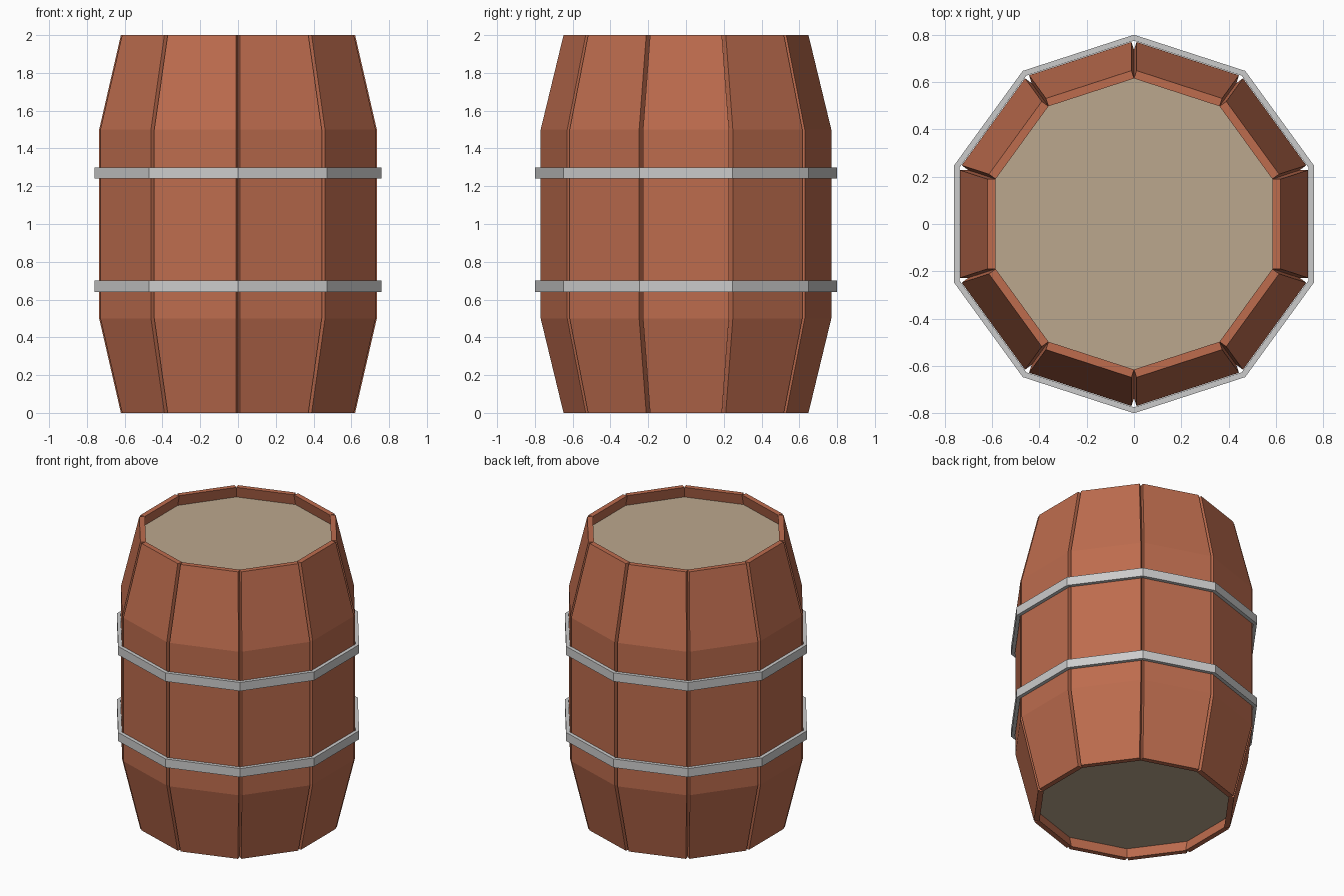
import bpy, bmesh, math
from mathutils import Matrix

if "Cube" in bpy.data.objects:
    bpy.data.objects.remove(bpy.data.objects["Cube"])

SIDES = 10
STEP = 2 * math.pi / SIDES
TAN = math.tan(STEP / 2)
COS = math.cos(STEP / 2)


def material(name, rgb):
    m = bpy.data.materials.new(name)
    m.diffuse_color = (*rgb, 1)
    m.use_nodes = True
    m.node_tree.nodes["Principled BSDF"].inputs["Base Color"].default_value = m.diffuse_color
    return m


def finish(name, bm, mat=None):
    bmesh.ops.recalc_face_normals(bm, faces=bm.faces)
    me = bpy.data.meshes.new(name)
    bm.to_mesh(me)
    bm.free()
    ob = bpy.data.objects.new(name, me)
    bpy.context.collection.objects.link(ob)
    if mat:
        me.materials.append(mat)
    return ob


wood = material("stave_wood", (0.51, 0.15, 0.076))
pale = material("lid_wood", (0.50, 0.39, 0.27))

# Staves: square-edged planks that touch inside and leave V grooves outside
PROFILE = [(0, 0.62), (0.5, 0.735), (1.5, 0.735), (2, 0.62)]  # z, outer apothem
THICK = 0.035


def stave(i):
    bm = bmesh.new()
    rings = []
    for z, a in PROFILE:
        w = (a - THICK) * TAN
        rings.append([bm.verts.new(p) for p in
                      ((a, -w, z), (a, w, z), (a - THICK, w, z), (a - THICK, -w, z))])
    for lo, hi in zip(rings, rings[1:]):
        for k in range(4):
            n = (k + 1) % 4
            bm.faces.new((lo[k], lo[n], hi[n], hi[k]))
    bm.faces.new(rings[0])
    bm.faces.new(rings[-1])
    bm.transform(Matrix.Rotation(i * STEP, 4, 'Z'))
    finish(f"stave_{i + 1}", bm, wood)


for i in range(SIDES):
    stave(i)


def ring_verts(bm, r, z):
    return [bm.verts.new((r * math.cos((k + 0.5) * STEP), r * math.sin((k + 0.5) * STEP), z))
            for k in range(SIDES)]


# Hoops: flat ten-sided metal bands
def hoop(name, z0, z1, r_in=0.737 / COS, r_out=0.80):
    bm = bmesh.new()
    loops = [ring_verts(bm, r, z) for r, z in
             ((r_in, z0), (r_out, z0), (r_out, z1), (r_in, z1))]
    for j in range(4):
        a, b = loops[j], loops[(j + 1) % 4]
        for k in range(SIDES):
            n = (k + 1) % SIDES
            bm.faces.new((a[k], a[n], b[n], b[k]))
    finish(name, bm)


hoop("lower_hoop", 0.64, 0.70)
hoop("upper_hoop", 1.24, 1.30)


# Recessed end panels
def panel(name, z0, z1, apothem=0.602):
    bm = bmesh.new()
    lo, hi = (ring_verts(bm, apothem / COS, z) for z in (z0, z1))
    bm.faces.new(lo)
    bm.faces.new(hi)
    for k in range(SIDES):
        n = (k + 1) % SIDES
        bm.faces.new((lo[k], lo[n], hi[n], hi[k]))
    finish(name, bm, pale)


panel("bottom_panel", 0.075, 0.105)
panel("top_lid", 1.895, 1.925)
